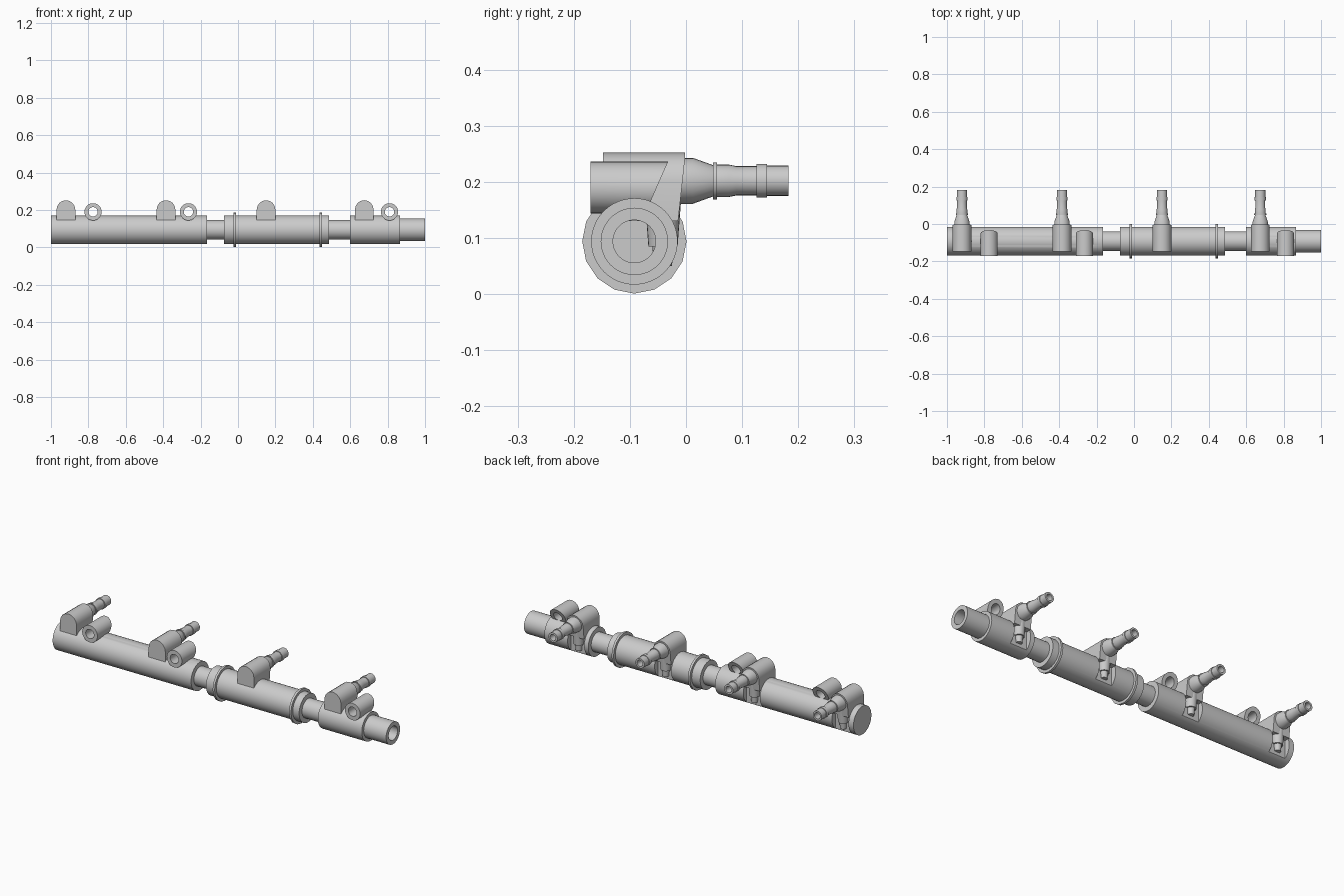
import bpy, bmesh, math

if "Cube" in bpy.data.objects:
    bpy.data.objects.remove(bpy.data.objects["Cube"])

AY, AZ = -0.092, 0.094              # rail axis
INJ = [-0.92, -0.385, 0.15, 0.675]  # injector positions
BOLT = [-0.775, -0.265, 0.81]       # bolt boss positions


def finish(name, bm, smooth=True):
    bmesh.ops.remove_doubles(bm, verts=bm.verts, dist=1e-5)
    bmesh.ops.recalc_face_normals(bm, faces=bm.faces)
    me = bpy.data.meshes.new(name)
    bm.to_mesh(me)
    bm.free()
    ob = bpy.data.objects.new(name, me)
    bpy.context.collection.objects.link(ob)
    if smooth:
        shade(ob)
    return ob


def shade(ob):
    bpy.ops.object.select_all(action='DESELECT')
    ob.select_set(True)
    bpy.context.view_layer.objects.active = ob
    bpy.ops.object.shade_smooth_by_angle(angle=math.radians(30))


def lathe(bm, prof, axis, centre, n=32, loop=False):
    """Revolve (distance, radius) points around an axis through centre."""
    rings = []
    for t, r in prof:
        ring = []
        for i in range(n):
            a = 2 * math.pi * i / n
            c, s = r * math.cos(a), r * math.sin(a)
            p = {'x': (t, c, s), 'y': (c, t, s), 'z': (c, s, t)}[axis]
            ring.append(bm.verts.new([p[k] + centre[k] for k in range(3)]))
        rings.append(ring)
    m = len(rings)
    for j in range(m if loop else m - 1):
        a, b = rings[j], rings[(j + 1) % m]
        for i in range(n):
            k = (i + 1) % n
            bm.faces.new((a[i], a[k], b[k], b[i]))
    if not loop:
        for ring in (rings[0], rings[-1]):
            bm.faces.new(ring)
    return rings


# stepped main rail with blind bore at the right end
bm = bmesh.new()
lathe(bm, [(-1, .077), (-.165, .077), (-.165, .052), (-.075, .052), (-.075, .077),
           (.487, .077), (.487, .052), (.6, .052), (.6, .077), (.865, .077),
           (.865, .06), (1, .06), (1, .038), (.65, .038)], 'x', (0, AY, AZ), 48)
rail = finish('main_rail', bm, False)

# notches in the back of the rail and bolt clearance
bm = bmesh.new()
for x in INJ:
    g = bmesh.ops.create_cube(bm, size=1)['verts']
    for v in g:
        v.co = (x + v.co.x * .1, .005 + v.co.y * .1, .08 + v.co.z * .2)
for x in BOLT:
    lathe(bm, [(-.25, .025), (.05, .025)], 'y', (x, 0, .19), 24)
cutter = finish('rail_cutter', bm, False)
cutter.hide_render = True
mod = rail.modifiers.new('notches', 'BOOLEAN')
mod.operation = 'DIFFERENCE'
mod.solver = 'EXACT'
mod.object = cutter
bpy.context.view_layer.objects.active = rail
bpy.ops.object.modifier_apply(modifier=mod.name)
bpy.data.objects.remove(cutter)
shade(rail)

# thin faceted retaining rings
for i, x in enumerate((-.018, .443)):
    bm = bmesh.new()
    lathe(bm, [(x - .006, .05), (x - .006, .093), (x + .006, .093), (x + .006, .05)],
          'x', (0, AY, AZ), 16, True)
    finish(f'retaining_ring_{i + 1}', bm)

# bolt bosses: hollow cylinders with a slanted back end
for i, x in enumerate(BOLT):
    bm = bmesh.new()
    rings = lathe(bm, [(-.17, .025), (-.17, .046), (-.04, .046), (-.04, .025)],
                  'y', (x, 0, .19), 32, True)
    for v in rings[2] + rings[3]:
        v.co.y = -.032 - .44 * (.236 - v.co.z)
    finish(f'bolt_boss_{i + 1}', bm)

# injector mounts: arched block, nozzle and downward stem
for i, x in enumerate(INJ):
    bm = bmesh.new()
    arch = [(-.05, .13)] + [(-.05 * math.cos(math.pi * k / 8), .202 + .05 * math.sin(math.pi * k / 8))
                            for k in range(9)] + [(.05, .13)]
    front = [bm.verts.new((x + u, -.148, z)) for u, z in arch]
    back = [bm.verts.new((x + u, -.002 - .11 * max(0, .24 - z), z)) for u, z in arch]
    bm.faces.new(front)
    bm.faces.new(back)
    for k in range(len(arch)):
        m = (k + 1) % len(arch)
        bm.faces.new((front[k], front[m], back[m], back[k]))
    finish(f'injector_block_{i + 1}', bm)

    bm = bmesh.new()
    lathe(bm, [(-.03, .041), (.012, .041), (.048, .028), (.048, .033), (.055, .033),
               (.055, .029), (.076, .029), (.09, .026), (.126, .026), (.126, .030),
               (.144, .030), (.144, .027), (.183, .027), (.183, .017), (.1, .017)],
          'y', (x, 0, .202), 24)
    finish(f'injector_nozzle_{i + 1}', bm)

    bm = bmesh.new()
    lathe(bm, [(.05, .016), (.085, .019), (.085, .026), (.19, .034)], 'z', (x, -.041, 0), 24)
    finish(f'injector_stem_{i + 1}', bm)
